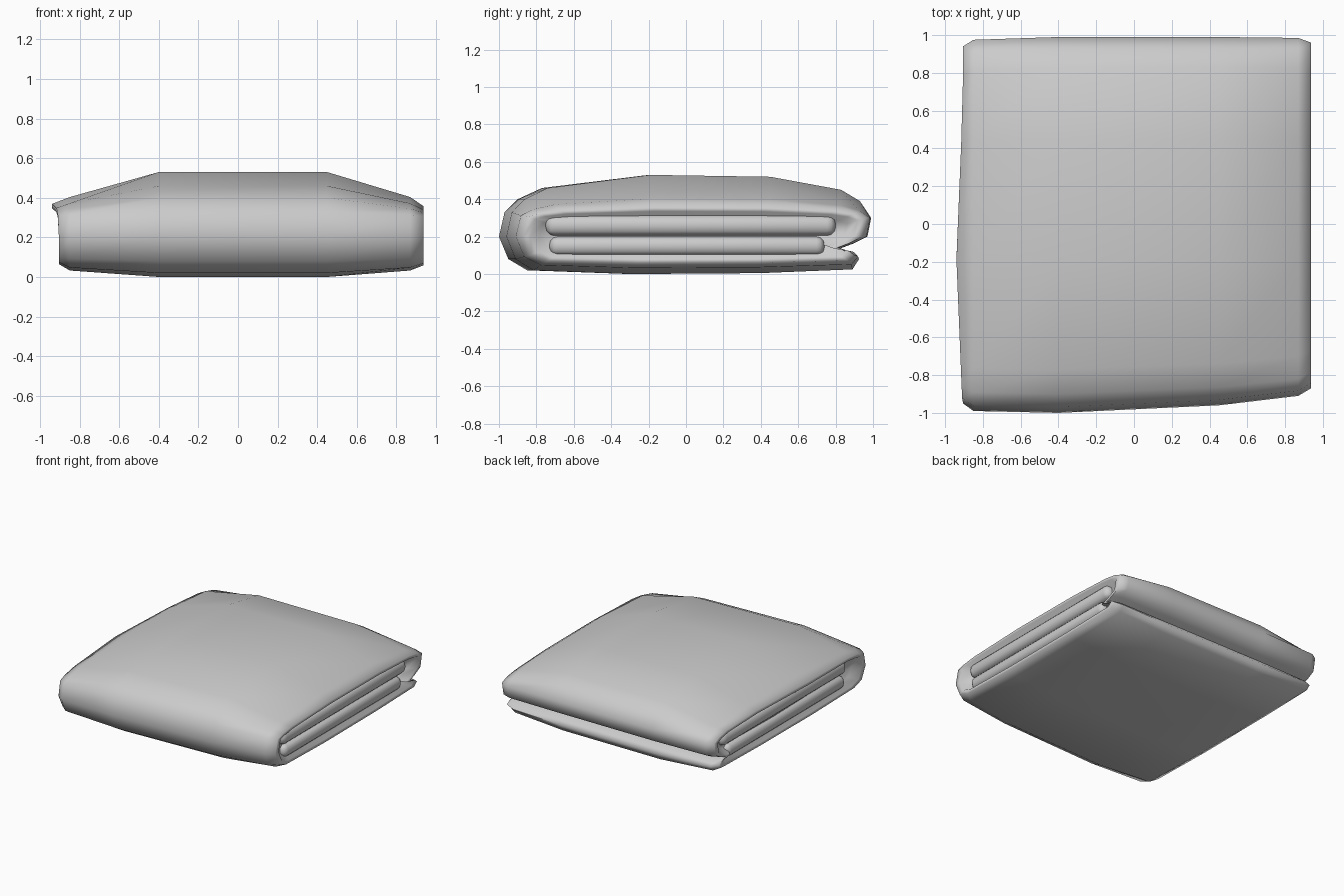
import bpy, bmesh, math

cube = bpy.data.objects.get("Cube")
if cube:
    bpy.data.objects.remove(cube)

cloth = bpy.data.materials.new("grey_cloth")
cloth.use_nodes = True
GREY = (0.6, 0.6, 0.6, 1)
cloth.diffuse_color = GREY
cloth.node_tree.nodes["Principled BSDF"].inputs["Base Color"].default_value = GREY


def finish(name, bm, angle):
    bmesh.ops.recalc_face_normals(bm, faces=bm.faces)
    mesh = bpy.data.meshes.new(name)
    bm.to_mesh(mesh)
    bm.free()
    mesh.materials.append(cloth)
    obj = bpy.data.objects.new(name, mesh)
    bpy.context.collection.objects.link(obj)
    bpy.ops.object.select_all(action="DESELECT")
    obj.select_set(True)
    bpy.context.view_layer.objects.active = obj
    bpy.ops.object.shade_smooth_by_angle(angle=math.radians(angle))
    return obj


# Outer fold: side profile (y, z) with the open slit at the back
PROFILE = [(-.3, 0), (-.85, .02), (-.95, .08), (-1, .2), (-.97, .33), (-.9, .4),
           (-.77, .46), (-.2, .53), (.45, .52), (.83, .45), (.93, .39), (.99, .3),
           (.97, .2), (.9, .165), (.82, .135), (.9, .115), (.925, .08), (.89, .025), (.4, .005)]

# Stations along the width: x, front reach, back reach, top swell, bottom swell
STATIONS = [(-.905, .95, .95, .3, .5), (-.85, .99, .985, .45, .75), (-.4, 1, 1, 1, 1),
            (.45, .96, 1, 1, 1), (.87, .91, .995, .45, .75), (.937, .87, .97, .25, .55)]


def section(x, front, back, top, bottom):
    pts = []
    for y, z in PROFILE:
        if z > .3:
            z = .3 + (z - .3) * top
        elif z < .13:
            z = .13 + (z - .13) * bottom
        px = x
        if x < -.9 and z > .25:          # loose edge sagging out on one side
            px -= .035 * max(0, 1 - abs(y + .2) / .9)
        pts.append((px, y * (front if y < 0 else back), z))
    return pts


def inset(points, depth, sy, sz):
    side = 1 if points[0][0] > 0 else -1
    return [(x - side * depth, y * sy, .215 + (z - .215) * sz) for x, y, z in points]


rings = [section(*s) for s in STATIONS]
first, last = rings[0], rings[-1]
rings = ([inset(first, .06, .9, .65), inset(first, .0, .955, .85)] + rings
         + [inset(last, .0, .955, .85), inset(last, .06, .9, .65)])

bm = bmesh.new()
loops = [[bm.verts.new(p) for p in ring] for ring in rings]
n = len(PROFILE)
for a, b in zip(loops, loops[1:]):
    for i in range(n):
        j = (i + 1) % n
        bm.faces.new((a[i], a[j], b[j], b[i]))
bm.faces.new(loops[0])
bm.faces.new(loops[-1])
finish("outer_fold", bm, 75)


# Inner folded layers showing in the open ends
def layer(name, y0, y1, z0, z1):
    x0, x1 = -.89, .925
    bm = bmesh.new()
    bmesh.ops.create_cube(bm, size=1)
    for v in bm.verts:
        v.co = ((x0 + x1) / 2 + v.co.x * (x1 - x0),
                (y0 + y1) / 2 + v.co.y * (y1 - y0),
                (z0 + z1) / 2 + v.co.z * (z1 - z0))
    bmesh.ops.bevel(bm, geom=bm.edges[:], offset=(z1 - z0) * .42, segments=3,
                    profile=.5, affect="EDGES")
    finish(name, bm, 60)


layer("upper_inner_layer", -.75, .8, .205, .315)
layer("lower_inner_layer", -.73, .74, .1, .2)
